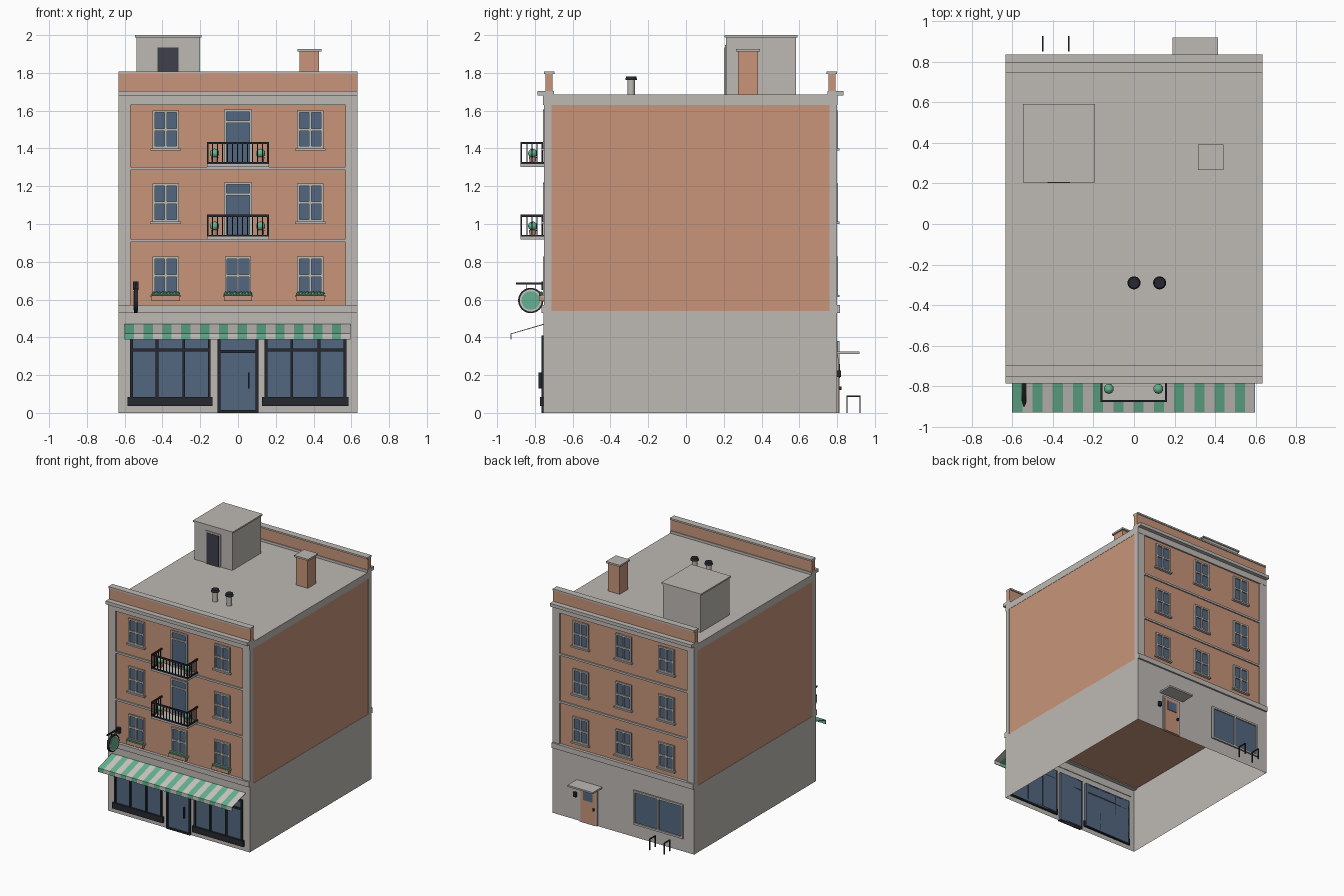
import bpy, bmesh, math
from mathutils import Matrix, Vector

cube = bpy.data.objects.get("Cube")
if cube:
    bpy.data.objects.remove(cube, do_unlink=True)


def material(name, red, green, blue):
    mat = bpy.data.materials.new(name)
    mat.use_nodes = True
    colour = (red, green, blue, 1)
    mat.diffuse_color = colour
    mat.node_tree.nodes["Principled BSDF"].inputs["Base Color"].default_value = colour
    return mat


brick = material("terracotta brick", .58, .3, .195)
stone = material("pale stone", .515, .49, .46)
glass = material("blue glass", .084, .136, .216)
metal = material("dark metal", .02, .022, .028)
slate = material("slate door", .05, .05, .07)
green = material("mint green", .13, .45, .28)
cream = material("cream cloth", .6, .57, .54)


def finish(name, bm, *mats, smooth=False):
    mesh = bpy.data.meshes.new(name)
    bm.to_mesh(mesh)
    bm.free()
    for mat in mats:
        mesh.materials.append(mat)
    obj = bpy.data.objects.new(name, mesh)
    bpy.context.scene.collection.objects.link(obj)
    if smooth:
        bpy.ops.object.select_all(action="DESELECT")
        obj.select_set(True)
        bpy.context.view_layer.objects.active = obj
        bpy.ops.object.shade_smooth_by_angle()
    return obj


def add_box(bm, x0, x1, y0, y1, z0, z1):
    low, high = Vector((x0, y0, z0)), Vector((x1, y1, z1))
    matrix = Matrix.Translation((low + high) / 2) @ Matrix.Diagonal((*(high - low), 1))
    return bmesh.ops.create_cube(bm, size=1, matrix=matrix)["verts"]


def boxes(name, mat, *items):
    bm = bmesh.new()
    for item in items:
        add_box(bm, *item)
    return finish(name, bm, mat)


def round_part(name, mat, centre, r1, r2, depth, turn=None, sides=24):
    bm = bmesh.new()
    matrix = Matrix.Translation(centre) @ (turn or Matrix())
    bmesh.ops.create_cone(bm, cap_ends=True, segments=sides, radius1=r1, radius2=r2,
                          depth=depth, matrix=matrix)
    return finish(name, bm, mat, smooth=True)


def on_wall(side, x0, x1, d0, d1, z0, z1):
    """Box measured outwards from the brick face; side -1 is front, 1 is back."""
    face = .742 if side < 0 else .79
    a, b = sorted((side * (face + d0), side * (face + d1)))
    return x0, x1, a, b, z0, z1


def framed(name, side, x0, x1, z0, z1, frame, bars_x, bars_z, t=.013, out=.014):
    """Glazed opening with a border and glazing bars."""
    boxes(name + "_glass", glass, on_wall(side, x0, x1, -.01, out - .009, z0, z1))
    parts = [(x0, x0 + t, z0, z1), (x1 - t, x1, z0, z1),
             (x0 + t, x1 - t, z1 - t, z1), (x0 + t, x1 - t, z0, z0 + t)]
    parts += [(x - t / 2, x + t / 2, z0 + t, z1 - t) for x in bars_x]
    parts += [(x0 + t, x1 - t, z - t / 2, z + t / 2) for z in bars_z]
    boxes(name + "_frame", frame,
          *[on_wall(side, a, b, -.01, out, c, d) for a, b, c, d in parts])


# Ground floor shell, open underneath, and the brick storeys above
W = .633
bm = bmesh.new()
add_box(bm, -W, W, -.754, .8, 0, .54)
bmesh.ops.delete(bm, geom=[f for f in bm.faces if f.normal.z < -.5], context="FACES")
finish("ground_floor", bm, stone)
boxes("brick_storeys", brick, (-.631, .631, -.742, .79, .537, 1.64))
boxes("roof_slab", stone, (-W, W, -.758, .802, 1.63, 1.685))

# Facade trim, parapets and windows, on both ends
columns = (-.383, 0, .383)
rows = (1.4, 1.012, .625)
for side, end in ((-1, "front"), (1, "back")):
    boxes(end + "_corner_pilasters", stone,
          *[on_wall(side, a, b, -.03, .01, .54, 1.63) for a, b in ((-W, -.568), (.568, W))])
    boxes(end + "_band", stone, on_wall(side, -W, W, -.02, .024, .53, .572))
    boxes(end + "_string_courses", stone,
          *[on_wall(side, -.568, .568, -.01, .01, z, z + .016) for z in (.905, 1.287)])
    boxes(end + "_cornice", stone, on_wall(side, -W, W, -.042, .044, 1.679, 1.705))
    boxes(end + "_parapet", brick, on_wall(side, -W, W, -.036, .002, 1.705, 1.795))
    boxes(end + "_coping", stone, on_wall(side, -W, W, -.045, .009, 1.795, 1.808))
    for r, z in enumerate(rows):
        for c, x in enumerate(columns):
            if side < 0 and c == 1 and r < 2:
                continue
            name = f"{end}_window_{r}_{c}"
            framed(name, side, x - .07, x + .07, z, z + .202, stone, [x], [z + .1])
            boxes(name + "_sill", stone, on_wall(side, x - .08, x + .08, 0, .022, z - .012, z))

# Flower boxes below the lowest front windows
for c, x in enumerate(columns):
    boxes(f"flower_box_{c}", brick, on_wall(-1, x - .075, x + .075, .01, .035, .593, .622))
    bm = bmesh.new()
    for i in range(9):
        bmesh.ops.create_icosphere(bm, subdivisions=1, radius=.012 + .002 * (i % 2),
                                   matrix=Matrix.Translation((x + (i - 4) * .016, -.767, .63)))
    finish(f"flower_box_plants_{c}", bm, green)

# Balconies with tall doors, railings and potted shrubs
for level, z in (("upper", 1.302), ("lower", .917)):
    framed(level + "_balcony_door", -1, -.074, .074, z + .015, z + .303, stone,
           [], [z + .24], t=.012)
    boxes(level + "_balcony_slab", stone, (-.165, .163, -.875, -.742, z, z + .016))
    rails = []
    for a, b in ((z + .016, z + .026), (z + .121, z + .133)):
        rails.append((-.165, .163, -.877, -.867, a, b))
        rails += [(x, x + .01, -.867, -.742, a, b) for x in (-.165, .153)]
    for i in range(13):
        x = -.165 + i * .0266
        t = .009 if i in (0, 12) else .006
        rails.append((x, x + t, -.875, -.869, z + .016, z + .125))
    for i in range(1, 5):
        y = -.872 + i * .027
        rails += [(x, x + .006, y, y + .006, z + .016, z + .125) for x in (-.163, .155)]
    boxes(level + "_balcony_railing", metal, *rails)
    for end, x in (("right", -.124), ("left", .12)):
        name = f"{level}_{end}_shrub"
        round_part(name + "_pot", brick, (x, -.812, z + .034), .014, .02, .036)
        bm = bmesh.new()
        bmesh.ops.create_icosphere(bm, subdivisions=2, radius=.025,
                                   matrix=Matrix.Translation((x, -.812, z + .072)))
        finish(name, bm, green, smooth=True)

# Shop windows and entrance
for end, a, b in (("right", -.572, -.145), ("left", .14, .574)):
    third = (b - a) / 3
    framed(end + "_shop_window", -1, a, b, .04, .41, metal,
           [a + third, a + 2 * third], [.333], t=.015, out=.024)
    boxes(end + "_shop_stall_riser", metal, on_wall(-1, a - .012, b + .01, 0, .03, .037, .085))
framed("shop_door", -1, -.108, .108, 0, .41, metal, [], [.325], t=.015, out=.024)
boxes("shop_door_handle", metal, (.054, .062, -.78, -.762, .13, .215))

# Striped awning: sloped cloth with a short valance
bm = bmesh.new()
stripes = 24
profile = ((-.752, .472), (-.928, .42), (-.928, .388))
grid = [[bm.verts.new((-.6 + 1.196 * i / stripes, y, z)) for y, z in profile]
        for i in range(stripes + 1)]
for i in range(stripes):
    for j in range(2):
        face = bm.faces.new((grid[i][j], grid[i][j + 1], grid[i + 1][j + 1], grid[i + 1][j]))
        face.material_index = i % 2
awning = finish("awning", bm, green, cream)
solid = awning.modifiers.new("cloth", "SOLIDIFY")
solid.thickness = .005

# Round hanging sign on its bracket
sideways = Matrix.Rotation(math.pi / 2, 4, "Y")
boxes("sign_bracket", metal, (-.546, -.536, -.9, -.742, .681, .691),
      (-.555, -.527, -.764, -.742, .65, .695), (-.543, -.539, -.845, -.841, .64, .685),
      (-.543, -.539, -.8, -.796, .64, .685))
for name, mat, r, depth in (("rim", metal, .067, .018), ("face", cream, .058, .021),
                            ("centre", green, .049, .024)):
    round_part("sign_" + name, mat, (-.541, -.822, .595), r, r, depth, sideways, 32)

# Rear door, canopy, lamp and wide window
boxes("rear_door_frame", stone, on_wall(1, .228, .388, 0, .018, 0, .295))
boxes("rear_door", brick, on_wall(1, .241, .375, 0, .022, 0, .283))
boxes("rear_door_pane", glass, on_wall(1, .265, .351, 0, .026, .185, .26))
boxes("rear_door_handle", metal, on_wall(1, .25, .26, 0, .034, .12, .14))
boxes("rear_lamp", metal, on_wall(1, .412, .437, 0, .03, .19, .225))
boxes("rear_canopy", stone, (.19, .415, .795, .918, .313, .326))
framed("rear_wide_window", 1, -.54, -.095, .105, .38, stone, [-.317], [], t=.015, out=.023)

# Hoop stands behind the building
for i, x in enumerate((-.45, -.322)):
    a, b, t = x - .004, x + .004, .007
    boxes(f"hoop_stand_{i}", metal, (a, b, .849, .849 + t, 0, .09),
          (a, b, .918, .918 + t, 0, .09), (a, b, .849, .918 + t, .085, .092))

# Roof stair hut, chimney and vents
boxes("stair_hut", stone, (-.537, -.2, .213, .582, 1.685, 1.99))
boxes("stair_hut_roof", stone, (-.546, -.192, .205, .59, 1.988, 2))
boxes("stair_hut_door_frame", stone, (-.438, -.302, .206, .214, 1.685, 1.948))
boxes("stair_hut_door", slate, (-.425, -.315, .203, .212, 1.685, 1.935))
boxes("chimney", brick, (.326, .43, .276, .38, 1.685, 1.912))
boxes("chimney_cap", stone, (.316, .441, .266, .392, 1.912, 1.926))
for i, x in enumerate((0, .126)):
    round_part(f"vent_pipe_{i}", stone, (x, -.29, 1.725), .02, .02, .08)
    round_part(f"vent_cap_{i}", metal, (x, -.29, 1.772), .032, .026, .02)
